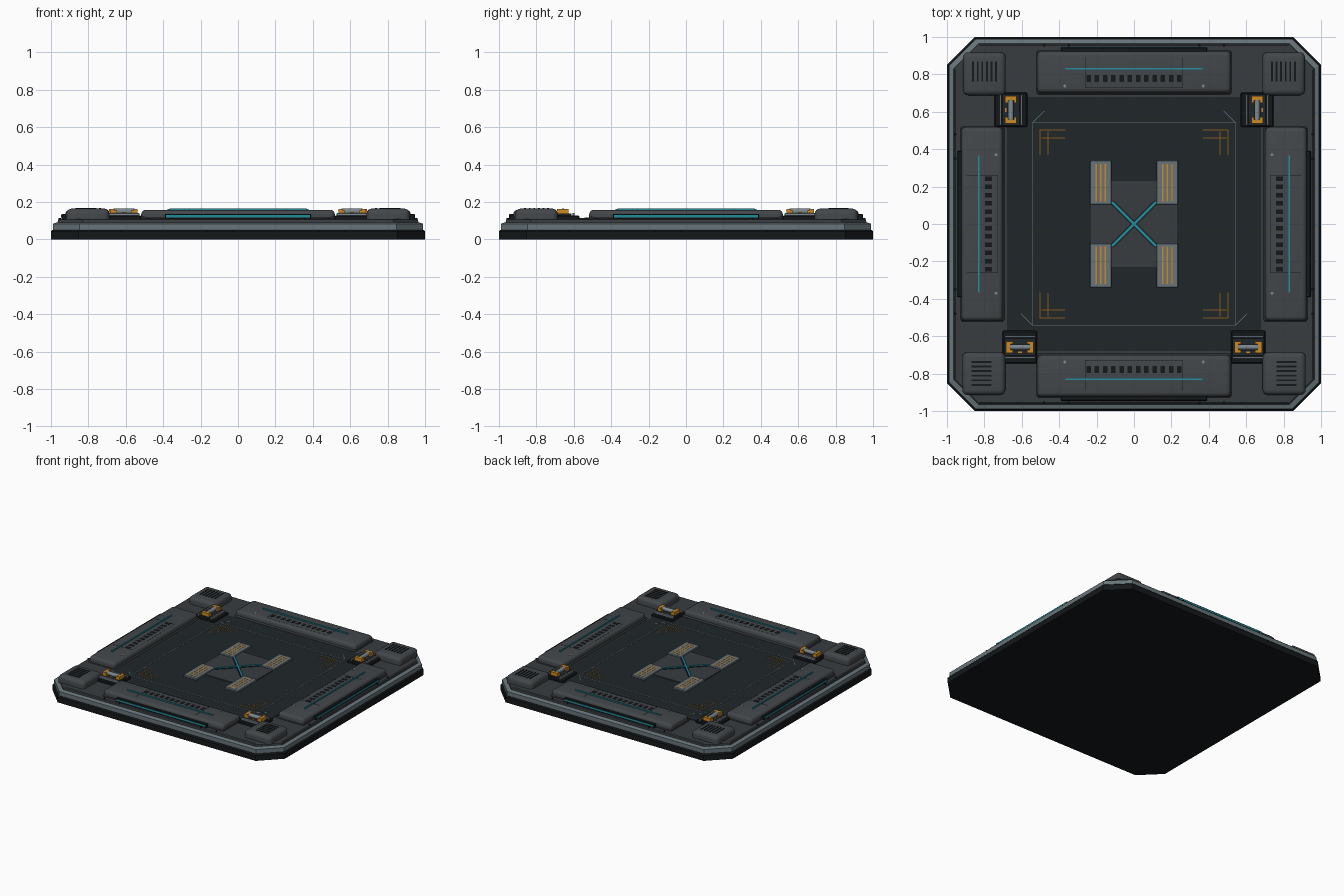
import bpy, bmesh, math
from mathutils import Matrix, Vector

if "Cube" in bpy.data.objects:
    bpy.data.objects.remove(bpy.data.objects["Cube"])


def mat(name, hexcol):
    m = bpy.data.materials.new(name)
    c = [int(hexcol[i:i + 2], 16) / 255 for i in (0, 2, 4)]
    m.diffuse_color = [((v + 0.055) / 1.055) ** 2.4 if v > 0.04 else v / 12.92 for v in c] + [1]
    m.use_nodes = True
    m.node_tree.nodes["Principled BSDF"].inputs["Base Color"].default_value = m.diffuse_color
    return m


BLACK = mat("black", "14181a")
FLOOR = mat("floor_dark", "20262a")
DECK = mat("deck_grey", "383c3f")
HOUSE = mat("housing_grey", "43474a")
RIM = mat("rim_grey", "68757a")
STEEL = mat("steel", "7d8990")
ORANGE = mat("orange", "d08a20")
AMBER = mat("dull_amber", "8a5a1a")
TEAL = mat("teal", "1f8f9c")
I = Matrix.Identity(4)


def finish(name, bm, material, M=I, smooth=False):
    bm.transform(M)
    bmesh.ops.recalc_face_normals(bm, faces=bm.faces)
    me = bpy.data.meshes.new(name)
    bm.to_mesh(me)
    bm.free()
    ob = bpy.data.objects.new(name, me)
    bpy.context.collection.objects.link(ob)
    me.materials.append(material)
    if smooth:
        bpy.ops.object.select_all(action='DESELECT')
        ob.select_set(True)
        bpy.context.view_layer.objects.active = ob
        bpy.ops.object.shade_smooth_by_angle(angle=math.radians(35))
    return ob


def boxes(name, items, material, M=I, bevel=0, segs=1):
    """Several boxes in one object; each is (cx, cy, sx, sy, z0, z1[, angle])."""
    bm = bmesh.new()
    for cx, cy, sx, sy, z0, z1, *rot in items:
        T = Matrix.Translation((cx, cy, (z0 + z1) / 2))
        if rot:
            T = T @ Matrix.Rotation(math.radians(rot[0]), 4, 'Z')
        bmesh.ops.create_cube(bm, size=1, matrix=T @ Matrix.Diagonal((sx, sy, z1 - z0, 1)))
    if bevel:
        zmin = min(v.co.z for v in bm.verts)
        es = [e for e in bm.edges if max(v.co.z for v in e.verts) > zmin + 1e-5]
        bmesh.ops.bevel(bm, geom=es, offset=bevel, segments=segs, profile=0.5, affect='EDGES')
    return finish(name, bm, material, M, segs > 1)


def cylinders(name, items, material, M=I):
    """Cylinders between two points: (start, end, radius)."""
    bm = bmesh.new()
    for a, b, r in items:
        a, b = Vector(a), Vector(b)
        T = Matrix.Translation((a + b) / 2) @ (b - a).to_track_quat('Z', 'Y').to_matrix().to_4x4()
        bmesh.ops.create_cone(bm, cap_ends=True, segments=12, radius1=r, radius2=r,
                              depth=(b - a).length, matrix=T)
    return finish(name, bm, material, M, True)


def octagon_slab(name, levels, material):
    """Chamfered square lofted through (half width, z) levels."""
    bm = bmesh.new()
    rings = []
    for h, z in levels:
        c = h - 0.148 + (1 - h) * 0.41
        pts = [(c, -h), (h, -c), (h, c), (c, h), (-c, h), (-h, c), (-h, -c), (-c, -h)]
        rings.append([bm.verts.new((x, y, z)) for x, y in pts])
    for a, b in zip(rings, rings[1:]):
        for i in range(8):
            j = (i + 1) % 8
            bm.faces.new((a[i], a[j], b[j], b[i]))
    bm.faces.new(rings[0])
    bm.faces.new(rings[-1])
    return finish(name, bm, material)


# Stacked hull
octagon_slab("hull_base", [(1, 0), (1, 0.042), (0.992, 0.05)], BLACK)
octagon_slab("hull_rim", [(0.99, 0.05), (0.99, 0.083), (0.965, 0.091)], RIM)
octagon_slab("deck", [(0.965, 0.088), (0.962, 0.105), (0.955, 0.11)], DECK)
boxes("inner_floor", [(0, 0, 1.36, 1.36, 0.1, 0.114)], FLOOR)

# Thin square marking on the floor
F0, F1 = 0.112, 0.1155
boxes("floor_outline", [(0, s * 0.542, 1.084, 0.004, F0, F1) for s in (-1, 1)] +
      [(s * 0.542, 0, 0.004, 1.084, F0, F1) for s in (-1, 1)], RIM)

# Centre plate, four pads with stripes and the crossed bars
boxes("centre_plate", [(0, 0, 0.46, 0.46, 0.11, 0.12)], DECK)
pads = [(sx * 0.178, sy * 0.221) for sx in (-1, 1) for sy in (-1, 1)]
boxes("landing_pads", [(x, y, 0.115, 0.235, 0.11, 0.127) for x, y in pads], RIM, bevel=0.003)
boxes("pad_stripes", [(x + d, y, 0.007, 0.2, 0.12, 0.1285) for x, y in pads
                      for d in (-0.024, 0, 0.024)], ORANGE)
boxes("cross_border", [(0, 0, 0.335, 0.024, 0.115, 0.124, a) for a in (45, -45)], BLACK)
boxes("cross_bars", [(0, 0, 0.335, 0.014, 0.115, 0.129, a) for a in (45, -45)], TEAL)

# Side housings, four times around
for k, side in enumerate(("back", "left", "front", "right")):
    M = Matrix.Rotation(k * math.pi / 2, 4, 'Z')
    boxes(side + "_housing_skirt", [(0, 0.81, 1.04, 0.235, 0.105, 0.122)], DECK, M, 0.008)
    boxes(side + "_housing", [(0, 0.8125, 1.035, 0.222, 0.105, 0.158)], HOUSE, M, 0.024, 4)
    boxes(side + "_panel_seams", [(s * 0.26, 0.81, 0.004, 0.165, 0.15, 0.1586) for s in (-1, 1)] +
          [(0, 0.728, 0.52, 0.003, 0.15, 0.1584)], BLACK, M)
    boxes(side + "_slots", [(-0.242 + i * 0.044, 0.777, 0.024, 0.038, 0.15, 0.1595)
                            for i in range(12)], BLACK, M)
    boxes(side + "_top_light", [(0, 0.83, 0.735, 0.009, 0.15, 0.166)], TEAL, M)
    boxes(side + "_edge_light_mount", [(0, 0.932, 0.78, 0.026, 0.105, 0.136)], BLACK, M, 0.003)
    boxes(side + "_edge_light", [(0, 0.944, 0.77, 0.006, 0.118, 0.13)], TEAL, M)
    cylinders(side + "_screws", [((s * 0.37, 0.738, 0.15), (s * 0.37, 0.738, 0.161), 0.008)
                                 for s in (-1, 1)], STEEL, M)
    cylinders(side + "_deck_bolts", [((x, 0.953, 0.1), (x, 0.953, 0.115), 0.007)
                                     for x in (-0.48, -0.35, 0.35, 0.48)], BLACK, M)

# Corner pods, clamps and markings: back left, turned for the front, mirrored for the right
for fb, R in (("back", I), ("front", Matrix.Rotation(math.pi / 2, 4, 'Z'))):
    for lr, s in (("left", 1), ("right", -1)):
        M = Matrix.Diagonal((s, 1, 1, 1)) @ R
        n = fb + "_" + lr
        boxes(n + "_pod", [(-0.8, 0.803, 0.228, 0.23, 0.105, 0.164)], HOUSE, M, 0.028, 4)
        boxes(n + "_pod_vents", [(-0.86 + i * 0.0245, 0.815, 0.01, 0.105, 0.155, 0.167)
                                 for i in range(6)], BLACK, M)
        # clamp
        cx, cy = -0.658, 0.61
        boxes(n + "_clamp_base", [(cx, cy, 0.175, 0.185, 0.105, 0.127)], BLACK, M, 0.006)
        boxes(n + "_clamp_bed", [(cx, cy, 0.09, 0.165, 0.12, 0.137)], FLOOR, M)
        boxes(n + "_clamp_rails", [(cx + d, cy, 0.012, 0.165, 0.12, 0.141)
                                   for d in (-0.056, 0.056)], STEEL, M, 0.002)
        boxes(n + "_clamp_jaws", [(cx, cy + d * 0.062, 0.062, 0.024, 0.125, 0.163) for d in (-1, 1)] +
              [(cx + e * 0.024, cy + d * 0.045, 0.014, 0.014, 0.125, 0.155)
               for d in (-1, 1) for e in (-1, 1)] +
              [(cx - 0.027, cy, 0.008, 0.02, 0.125, 0.145)], ORANGE, M)
        cylinders(n + "_clamp_roller", [((cx, cy - 0.056, 0.15), (cx, cy + 0.056, 0.15), 0.015)],
                  STEEL, M)
        # floor markings
        boxes(n + "_corner_mark", [(-0.433, 0.502, 0.134, 0.005, F0, F1),
                                   (-0.502, 0.437, 0.005, 0.134, F0, F1),
                                   (-0.415, 0.46, 0.09, 0.004, F0, F1),
                                   (-0.46, 0.415, 0.004, 0.09, F0, F1),
                                   (-0.46, 0.46, 0.07, 0.004, F0, F1 + 0.0003),
                                   (-0.46, 0.46, 0.004, 0.07, F0, F1 + 0.0003)], AMBER, M)
        boxes(n + "_corner_tick", [(-0.511, 0.573, 0.088, 0.004, F0, F1, 45)], RIM, M)
